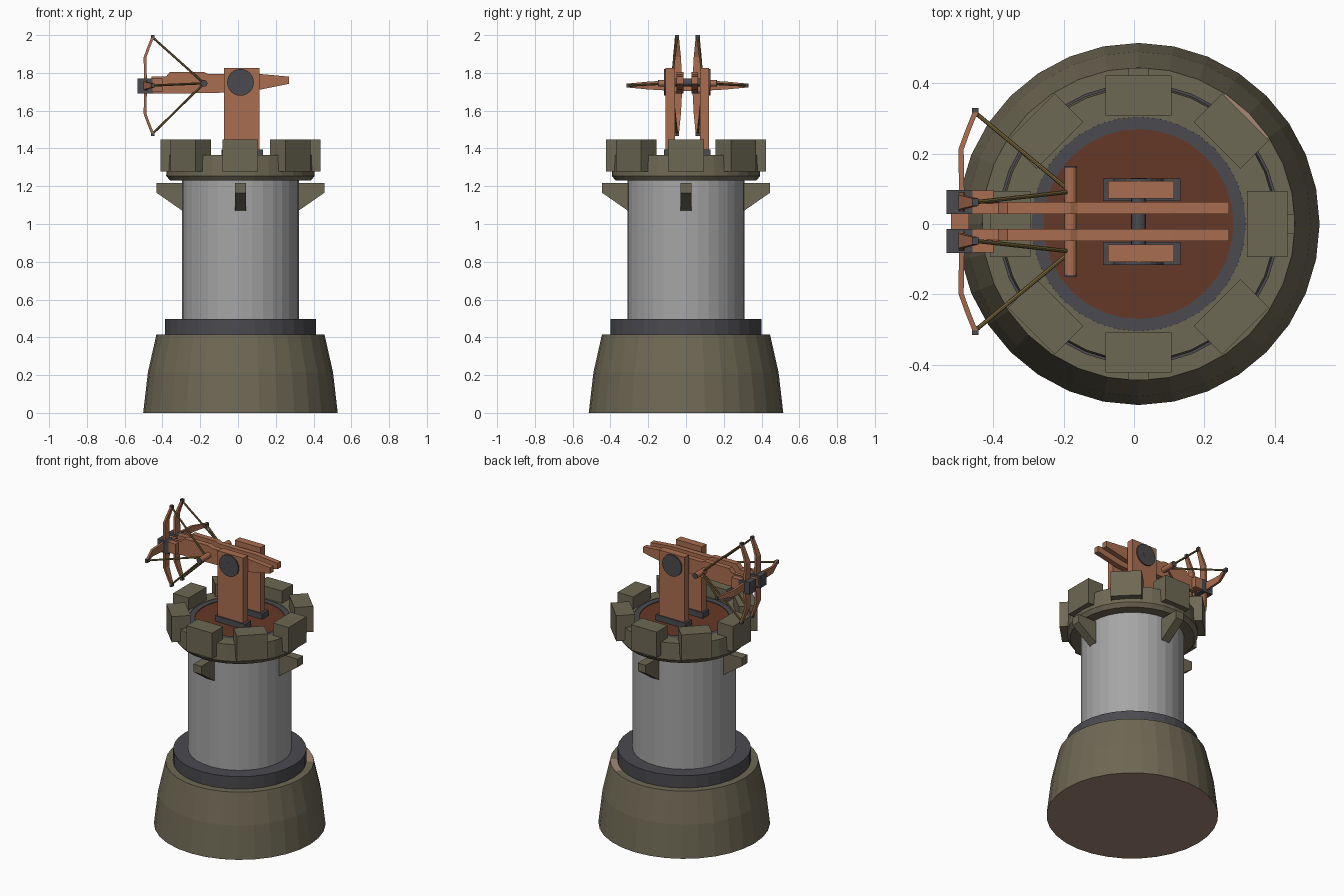
import bpy, bmesh, math
from mathutils import Vector, Matrix

if "Cube" in bpy.data.objects:
    bpy.data.objects.remove(bpy.data.objects["Cube"])

CX, CY = 0.013, 0.007      # tower axis in x, weapon mid-plane in y


def mat(name, c):
    m = bpy.data.materials.new(name)
    m.diffuse_color = (*c, 1)
    m.use_nodes = True
    m.node_tree.nodes["Principled BSDF"].inputs["Base Color"].default_value = m.diffuse_color
    return m


OLIVE = mat("olive stone", (0.155, 0.138, 0.088))
GREY = mat("light grey stone", (0.38, 0.38, 0.38))
DARK = mat("dark iron", (0.07, 0.07, 0.08))
WOOD = mat("brown wood", (0.40, 0.155, 0.08))
FLOOR = mat("dark red wood", (0.13, 0.04, 0.02))
BEIGE = mat("beige stone", (0.36, 0.25, 0.18))
CORD = mat("bow cord", (0.22, 0.155, 0.05))


def finish(name, bm, *mats):
    bmesh.ops.recalc_face_normals(bm, faces=bm.faces)
    me = bpy.data.meshes.new(name)
    bm.to_mesh(me)
    bm.free()
    ob = bpy.data.objects.new(name, me)
    bpy.context.collection.objects.link(ob)
    for m in mats:
        me.materials.append(m)
    return ob


def lathe(name, profile, m, n=32, extra=None, rule=None):
    """Revolve a closed (r, z) profile round the tower axis; r = 0 makes a cap."""
    bm = bmesh.new()
    rings = []
    for r, z in profile:
        if r == 0:
            rings.append([bm.verts.new((CX, 0, z))] * n)
        else:
            rings.append([bm.verts.new((CX + r * math.cos(2 * math.pi * i / n),
                                        r * math.sin(2 * math.pi * i / n), z)) for i in range(n)])
    k = len(rings)
    for j in range(k):
        a, b = rings[j], rings[(j + 1) % k]
        for i in range(n):
            q = list(dict.fromkeys([a[i], a[(i + 1) % n], b[(i + 1) % n], b[i]]))
            if len(q) > 2:
                f = bm.faces.new(q)
                if rule and rule(f.calc_center_median()):
                    f.material_index = 1
    return finish(name, bm, m, *([extra] if extra else []))


def box(name, x, y, z, m, matrix=None):
    bm = bmesh.new()
    bmesh.ops.create_cube(bm, size=1)
    for v in bm.verts:
        v.co = Vector([(p[0] + p[1]) / 2 + c * (p[1] - p[0]) for p, c in zip((x, y, z), v.co)])
    if matrix:
        bm.transform(matrix)
    return finish(name, bm, m)


def prism(name, pts, y0, y1, m, matrix=None):
    """Extrude an (x, z) outline along y."""
    bm = bmesh.new()
    f = bm.faces.new([bm.verts.new((x, y0, z)) for x, z in pts])
    ext = bmesh.ops.extrude_face_region(bm, geom=[f])["geom"]
    bmesh.ops.translate(bm, vec=(0, y1 - y0, 0), verts=[e for e in ext if isinstance(e, bmesh.types.BMVert)])
    if matrix:
        bm.transform(matrix)
    return finish(name, bm, m)


def rod(name, a, b, r, m, n=16):
    a, b = Vector(a), Vector(b)
    bm = bmesh.new()
    bmesh.ops.create_cone(bm, cap_ends=True, segments=n, radius1=r, radius2=r, depth=(b - a).length)
    bm.transform(Matrix.Translation((a + b) / 2) @ (b - a).to_track_quat('Z', 'Y').to_matrix().to_4x4())
    return finish(name, bm, m)


def limb(name, pts, widths, thick, side, m):
    """Tapered bow limb through pts; side is its wide direction, x its thin one."""
    bm = bmesh.new()
    loops = []
    for p, w in zip(pts, widths):
        p, s, t = Vector(p), Vector(side) * w / 2, Vector((thick / 2, 0, 0))
        loops.append([bm.verts.new(p + o) for o in (s + t, s - t, -s - t, -s + t)])
    for a, b in zip(loops, loops[1:]):
        for i in range(4):
            bm.faces.new((a[i], a[(i + 1) % 4], b[(i + 1) % 4], b[i]))
    bm.faces.new(loops[0])
    bm.faces.new(loops[-1])
    return finish(name, bm, m)


# Tower: tapered base with beige underside, band, shaft
def base_rule(c):
    ang = math.degrees(math.atan2(c.y, c.x - CX))
    return c.z < 0.001 or (c.z > 0.414 and 33 < ang < 58)


lathe("tower_base", [(0, 0), (0.515, 0), (0.49, 0.215), (0.445, 0.415), (0, 0.415)],
      OLIVE, extra=BEIGE, rule=base_rule)
lathe("base_band", [(0, 0.41), (0.40, 0.41), (0.40, 0.497), (0, 0.497)], DARK)
lathe("tower_shaft", [(0, 0.49), (0.31, 0.49), (0.31, 1.24), (0, 1.24)], GREY)

# Parapet, deck and deck rim
lathe("parapet_wall", [(0.30, 1.23), (0.373, 1.23), (0.393, 1.255), (0.388, 1.365), (0.305, 1.365)], OLIVE)
lathe("deck_rim", [(0.27, 1.3), (0.306, 1.3), (0.306, 1.362), (0.27, 1.362)], DARK)
lathe("deck", [(0, 1.3), (0.276, 1.3), (0.276, 1.358), (0, 1.358)], FLOOR)

# Merlons and corbels
for i in range(8):
    turn = Matrix.Translation((CX, 0, 0)) @ Matrix.Rotation(i * math.pi / 4, 4, 'Z')
    d = 0.008 * (i % 2)
    box("merlon", (0.308 + d, 0.423 + d), (-0.094, 0.094), (1.278, 1.447), OLIVE, turn)
    if i % 2 == 0:
        prism("corbel", [(0.30, 1.218), (0.444, 1.218), (0.444, 1.165), (0.30, 1.065)],
              -0.029, 0.029, OLIVE, turn)

# Axle and nock rod shared by both bows
rod("axle", (CX, CY - 0.124, 1.75), (CX, CY + 0.124, 1.75), 0.021, DARK)
rod("draw_rod", (-0.18, CY - 0.152, 1.745), (-0.18, CY + 0.152, 1.745), 0.018, WOOD)
box("head_crosspiece", (-0.52, -0.47), (CY - 0.025, CY + 0.025), (1.705, 1.755), WOOD)

beam = [(0.27, 1.78), (0.11, 1.795), (-0.16, 1.795), (-0.18, 1.805), (-0.36, 1.805), (-0.385, 1.775),
        (-0.46, 1.77), (-0.46, 1.70), (-0.35, 1.69), (-0.09, 1.695), (0.11, 1.71), (0.27, 1.742)]

for s in (-1, 1):
    def ys(a, b):
        return tuple(sorted((CY + s * a, CY + s * b)))

    # Post, foot plate, pivot disc, end cap
    box("post", (-0.074, 0.114), ys(0.066, 0.115), (1.36, 1.825), WOOD)
    box("post_foot", (-0.088, 0.132), ys(0.058, 0.123), (1.355, 1.395), DARK)
    rod("pivot_disc", (CX, CY + s * 0.112, 1.75), (CX, CY + s * 0.123, 1.75), 0.071, DARK, 24)
    rod("rod_cap", (-0.18, CY + s * 0.151, 1.745), (-0.18, CY + s * 0.156, 1.745), 0.018, DARK)

    # Stock, flared cheek and iron head
    prism("stock", beam, *ys(0.021, 0.056), WOOD)
    limb("cheek", [(-0.42, CY + s * 0.055, 1.735), (-0.36, CY + s * 0.05, 1.735)], (0.09, 0.07),
         0.075, (0, 0, 1), WOOD)
    box("cheek_block", (-0.46, -0.40), ys(0.05, 0.088), (1.70, 1.77), WOOD)
    box("bow_head", (-0.533, -0.452), ys(0.021, 0.09), (1.69, 1.77), DARK)

    # Three limbs per bow: up, down and outward, each with iron tip and cord
    y = CY + s * 0.055
    for d, side in (((0, 0, 1), (0, 1, 0)), ((0, 0, -1), (0, 1, 0)), ((0, s, 0), (0, 0, 1))):
        d = Vector(d)
        o = Vector((0, y, 1.733))
        pts = [o + Vector((x, 0, 0)) + d * t for x, t in
               ((-0.49, 0.02), (-0.492, 0.15), (-0.474, 0.20), (-0.452, 0.255))]
        limb("bow_limb", pts, (0.056, 0.042, 0.032, 0.022), 0.015, side, WOOD)
        c = pts[-1]
        e = Vector((0.009, 0.011, 0.011)) + Vector(abs(v) * 0.002 for v in d)
        box("limb_tip", *[(c[k] - e[k], c[k] + e[k]) for k in range(3)], DARK)
        rod("bow_cord", c, (-0.18, CY + s * 0.085, 1.745), 0.006, CORD, 8)
